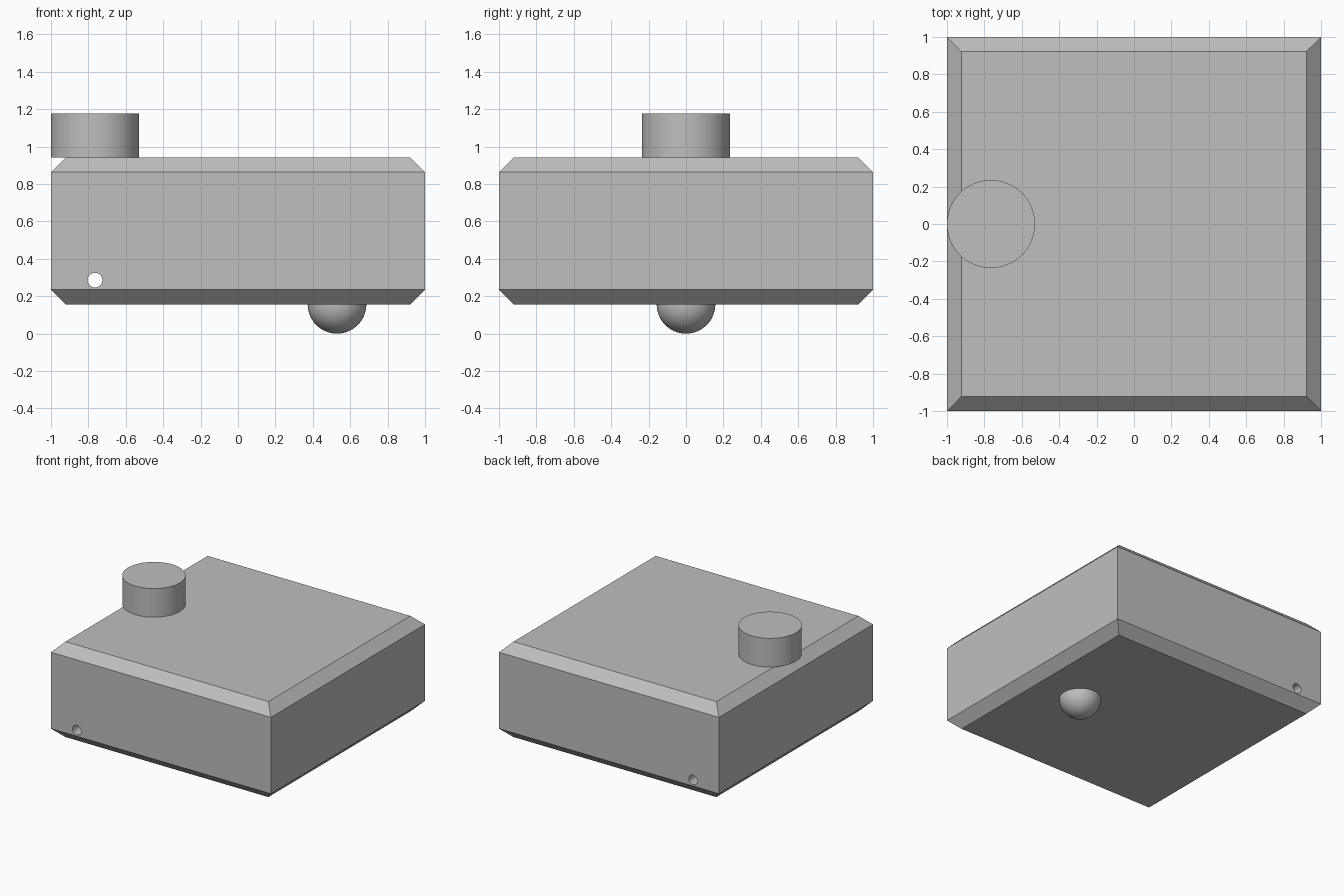
import bpy, bmesh, math
from mathutils import Matrix, Vector

old = bpy.data.objects.get("Cube")
if old:
    bpy.data.objects.remove(old, do_unlink=True)

UNIT = 2 / 25.5                 # chamfer width, the module of the whole design
BASE = 2 * UNIT                 # underside of the body
TOP = BASE + 10 * UNIT          # upper face of the body
KNOB_X = -1 + 3 * UNIT

grey = bpy.data.materials.new("plain grey")
grey.use_nodes = True
colour = (0.52, 0.52, 0.52, 1)
grey.diffuse_color = colour
grey.node_tree.nodes["Principled BSDF"].inputs["Base Color"].default_value = colour


def make_object(name, bm):
    bmesh.ops.recalc_face_normals(bm, faces=bm.faces)
    mesh = bpy.data.meshes.new(name)
    bm.to_mesh(mesh)
    bm.free()
    mesh.materials.append(grey)
    obj = bpy.data.objects.new(name, mesh)
    bpy.context.collection.objects.link(obj)
    return obj


def cylinder(name, radius, depth, matrix, segments=96):
    bm = bmesh.new()
    bmesh.ops.create_cone(bm, cap_ends=True, segments=segments, radius1=radius,
                          radius2=radius, depth=depth, matrix=matrix)
    return make_object(name, bm)


def smooth(obj):
    bpy.ops.object.select_all(action='DESELECT')
    obj.select_set(True)
    bpy.context.view_layer.objects.active = obj
    bpy.ops.object.shade_smooth_by_angle(angle=math.radians(30))


# Body: stacked square rings give the chamfered top and bottom rims
bm = bmesh.new()
rings = []
for half, z in ((1 - UNIT, BASE), (1, BASE + UNIT), (1, TOP - UNIT), (1 - UNIT, TOP)):
    rings.append([bm.verts.new((sx * half, sy * half, z))
                  for sx, sy in ((-1, -1), (1, -1), (1, 1), (-1, 1))])
for low, high in zip(rings, rings[1:]):
    for i in range(4):
        j = (i + 1) % 4
        bm.faces.new((low[i], low[j], high[j], high[i]))
bm.faces.new(rings[0])
bm.faces.new(rings[-1])
body = make_object("body", bm)

# Narrow hole bored right through from front to back
cutter = cylinder("hole_cutter", UNIT / 2, 3,
                  Matrix.Translation((KNOB_X, 0, 0.286)) @ Matrix.Rotation(math.pi / 2, 4, 'X'), 48)
cutter.hide_render = True
bore = body.modifiers.new("bore", 'BOOLEAN')
bore.operation = 'DIFFERENCE'
bore.solver = 'EXACT'
bore.object = cutter
bpy.ops.object.select_all(action='DESELECT')
body.select_set(True)
bpy.context.view_layer.objects.active = body
bpy.ops.object.modifier_apply(modifier=bore.name)
bpy.data.objects.remove(cutter, do_unlink=True)
smooth(body)

# Round knob, overhanging the chamfer at one side
knob = cylinder("top_knob", 3 * UNIT, 3 * UNIT,
                Matrix.Translation((KNOB_X, 0, TOP + 1.5 * UNIT)))
smooth(knob)

# Half-ball foot under the body
bm = bmesh.new()
bmesh.ops.create_uvsphere(bm, u_segments=64, v_segments=32, radius=2 * UNIT)
bmesh.ops.bisect_plane(bm, geom=bm.verts[:] + bm.edges[:] + bm.faces[:],
                       plane_co=Vector(), plane_no=Vector((0, 0, 1)), clear_outer=True)
bmesh.ops.translate(bm, verts=bm.verts, vec=(-1 + 19.5 * UNIT, 0, BASE))
foot = make_object("ball_foot", bm)
smooth(foot)
